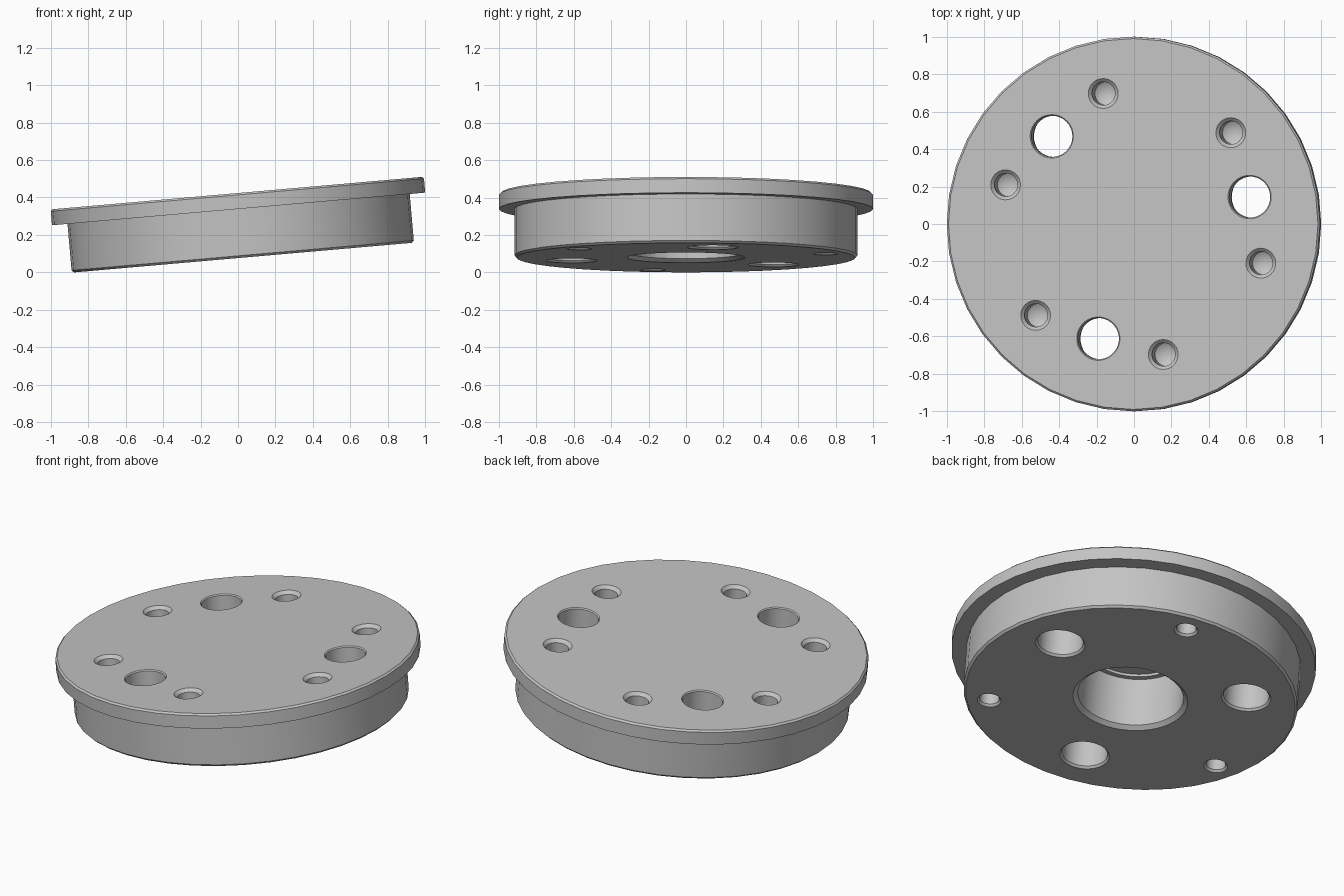
import bpy, bmesh, math
from mathutils import Matrix, Vector

cube = bpy.data.objects.get("Cube")
if cube:
    bpy.data.objects.remove(cube, do_unlink=True)

THICK = 0.346   # total height of the flanged disc
TILT = math.radians(-5)
START = 13      # angle of the first through hole

metal = bpy.data.materials.new("grey metal")
metal.use_nodes = True
GREY = (0.55, 0.55, 0.55, 1)
metal.diffuse_color = GREY
metal.node_tree.nodes["Principled BSDF"].inputs["Base Color"].default_value = GREY


def lathe(name, profile, sides, matrix=None):
    """Closed solid of revolution from (radius, height) points."""
    bm = bmesh.new()
    rings = []
    for r, z in profile:
        if r == 0:
            rings.append([bm.verts.new((0, 0, z))])
        else:
            rings.append([bm.verts.new(Matrix.Rotation(math.tau * i / sides, 3, 'Z')
                                       @ Vector((r, 0, z))) for i in range(sides)])
    for low, high in zip(rings, rings[1:]):
        for i in range(sides):
            j = (i + 1) % sides
            quad = [low[i % len(low)], low[j % len(low)],
                    high[j % len(high)], high[i % len(high)]]
            bm.faces.new(list(dict.fromkeys(quad)))
    for ring in (rings[0], rings[-1]):
        if len(ring) > 1:
            bm.faces.new(ring)
    bmesh.ops.recalc_face_normals(bm, faces=bm.faces)
    if matrix:
        bm.transform(matrix)
    mesh = bpy.data.meshes.new(name)
    bm.to_mesh(mesh)
    bm.free()
    obj = bpy.data.objects.new(name, mesh)
    bpy.context.collection.objects.link(obj)
    mesh.materials.append(metal)
    return obj


def around(radius, angle):
    return Matrix.Rotation(math.radians(angle), 4, 'Z') @ Matrix.Translation((radius, 0, 0))


# Plug body with a wider flange at the top and fine chamfers
disc = lathe("flanged_disc", [
    (0.905, 0), (0.917, 0.012), (0.917, THICK - 0.085), (1.0, THICK - 0.085),
    (1.0, THICK - 0.01), (0.99, THICK)], 40)

OUT = 0.03      # how far the cutters reach past a surface
cutters = []

# Central stepped bore from below
cutters.append(lathe("bore_cutter", [
    (0.315, -OUT), (0.315, 0), (0.29, 0.02), (0.29, 0.318), (0.262, 0.318),
    (0.262, 0.334)], 48))

# Three through holes, wider from below
for k in range(3):
    cutters.append(lathe("through_cutter", [
        (0.136, -OUT), (0.136, 0), (0.125, 0.012), (0.125, 0.22), (0.11, 0.22),
        (0.11, THICK - 0.006), (0.116, THICK), (0.116, THICK + OUT)],
        32, around(0.64, START + 120 * k)))

# Six drilled blind holes in the top, with conical ends
for k in range(6):
    cutters.append(lathe("top_drill_cutter", [
        (0, THICK - 0.24), (0.062, THICK - 0.2), (0.062, THICK - 0.018),
        (0.08, THICK), (0.08, THICK + OUT)],
        24, around(0.715, START + 30 + 60 * k)))

# Three small blind holes in the underside
for k in range(3):
    cutters.append(lathe("bottom_drill_cutter", [
        (0.066, -OUT), (0.066, 0), (0.054, 0.012), (0.054, 0.15), (0, 0.182)],
        24, around(0.78, START + 60 + 120 * k)))

# Cut the holes
bpy.context.view_layer.objects.active = disc
for cutter in cutters:
    mod = disc.modifiers.new("cut", 'BOOLEAN')
    mod.operation = 'DIFFERENCE'
    mod.solver = 'EXACT'
    mod.object = cutter
    bpy.ops.object.modifier_apply(modifier=mod.name)
    bpy.data.objects.remove(cutter, do_unlink=True)

# Shade smooth, then lean the disc so its lowest edge rests on the ground
bpy.ops.object.select_all(action='DESELECT')
disc.select_set(True)
bpy.ops.object.shade_smooth_by_angle(angle=math.radians(25))
disc.rotation_euler = (0, TILT, 0)
disc.location = (0.026, 0, 0.905 * math.sin(-TILT))
